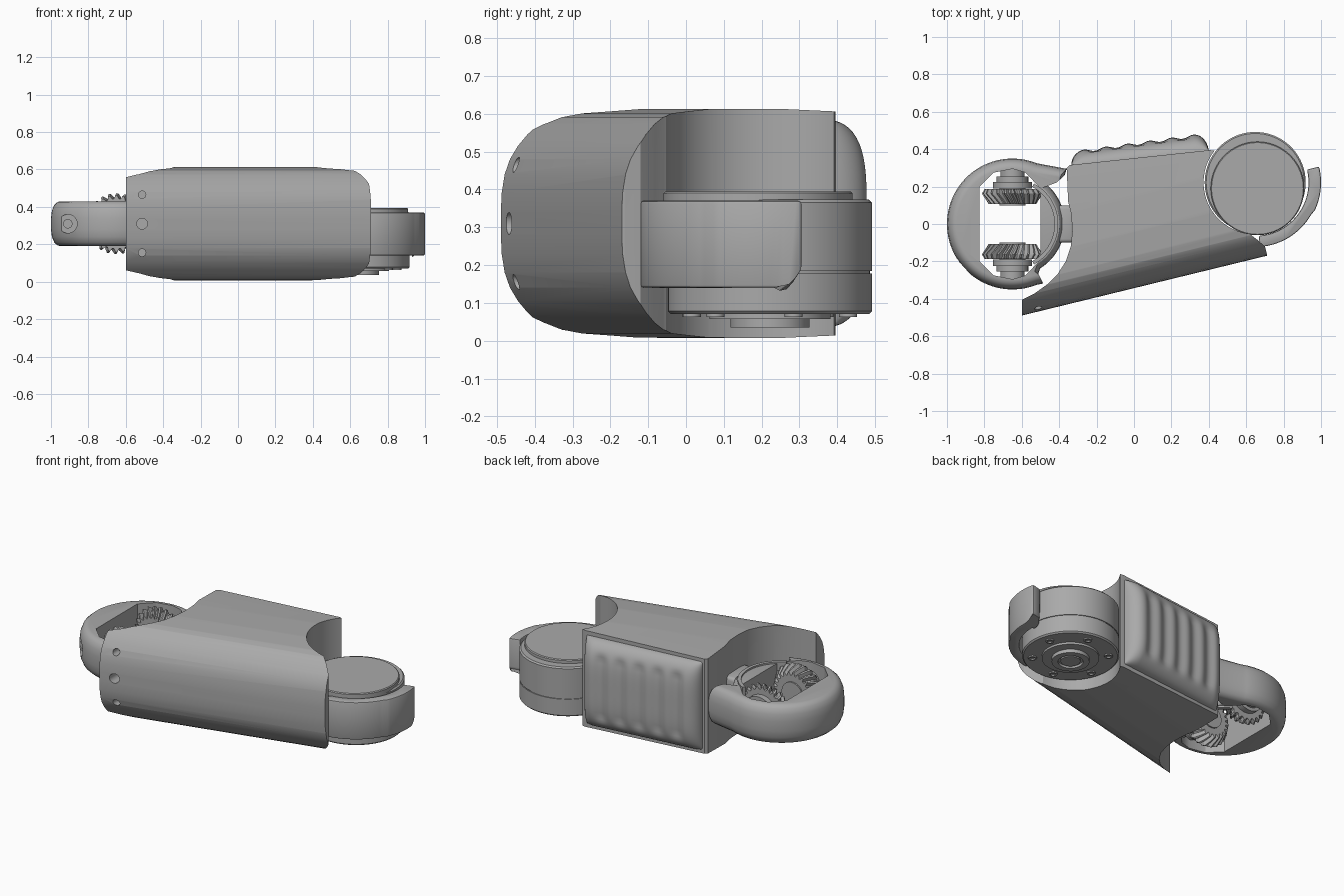
import bpy, bmesh, math
from math import cos, sin, pi, radians
from mathutils import Vector, Matrix

old = bpy.data.objects.get("Cube")
if old:
    bpy.data.objects.remove(old, do_unlink=True)

grey = bpy.data.materials.new("mid grey")
grey.use_nodes = True
grey.diffuse_color = (0.4, 0.4, 0.4, 1)
grey.node_tree.nodes["Principled BSDF"].inputs["Base Color"].default_value = (0.4, 0.4, 0.4, 1)
MID = 0.31                       # height of the symmetry plane
FORK = Vector((-0.65, 0, MID))   # centre of the gear fork
HUB = Vector((0.648, 0.222, 0))  # centre of the drive housing


def finish(name, bm):
    bmesh.ops.recalc_face_normals(bm, faces=bm.faces)
    me = bpy.data.meshes.new(name)
    bm.to_mesh(me)
    bm.free()
    me.materials.append(grey)
    ob = bpy.data.objects.new(name, me)
    bpy.context.collection.objects.link(ob)
    return ob


def loft(name, rings, caps=True):
    """Skin a list of equal-length closed rings."""
    bm = bmesh.new()
    loops = [[bm.verts.new(p) for p in r] for r in rings]
    n = len(loops[0])
    for a, b in zip(loops, loops[1:]):
        for i in range(n):
            bm.faces.new((a[i], a[(i + 1) % n], b[(i + 1) % n], b[i]))
    if caps:
        bm.faces.new(loops[0])
        bm.faces.new(loops[-1])
    return finish(name, bm)


def arc(c, r, a0, a1, n):
    return [(c[0] + r * cos(radians(a0 + (a1 - a0) * i / n)),
             c[1] + r * sin(radians(a0 + (a1 - a0) * i / n))) for i in range(n + 1)]


def prism(name, plan, z0, z1):
    return loft(name, [[(x, y, z) for x, y in plan] for z in (z0, z1)])


def turned(name, centre, profile, axis="Z", n=64):
    """Solid of revolution from (height, radius) pairs."""
    rings = []
    for h, r in profile:
        ring = []
        for i in range(n):
            a = 2 * pi * i / n
            p = (r * cos(a), r * sin(a), h) if axis == "Z" else (r * cos(a), h, r * sin(a))
            ring.append(Vector(centre) + Vector(p))
        rings.append(ring)
    return loft(name, rings)


def bake(ob):
    dg = bpy.context.evaluated_depsgraph_get()
    me = bpy.data.meshes.new_from_object(ob.evaluated_get(dg))
    ob.modifiers.clear()
    ob.data = me


def boolean(ob, cutter, op="DIFFERENCE"):
    m = ob.modifiers.new("cut", "BOOLEAN")
    m.operation, m.solver, m.object = op, "EXACT", cutter
    bake(ob)
    bpy.data.objects.remove(cutter, do_unlink=True)


def bevel(ob, width, segments=3):
    m = ob.modifiers.new("bevel", "BEVEL")
    m.width, m.segments, m.limit_method, m.angle_limit = width, segments, "ANGLE", radians(40)
    bake(ob)


# --- arm shell: rounded section swept along a slanted line, trimmed in plan
half = [(0, 0.03), (0.002, 0.08), (0.01, 0.13), (0.024, 0.17), (0.045, 0.205), (0.07, 0.235),
        (0.10, 0.263), (0.13, 0.281), (0.17, 0.291), (0.3, 0.302), (0.5, 0.303), (0.95, 0.28)]
section = half + [(d, -h) for d, h in reversed(half)]
shell = loft("arm_shell", [[(x, -0.343 + 0.244 * x + d, MID + h) for d, h in section]
                           for x in (-0.7, 0.85)])
plan = [(-0.6, -0.6), (0.71, -0.3), (0.71, -0.16), (0.7, -0.12), (0.66, -0.085), (0.625, -0.058)]
plan += arc(HUB, 0.276, 264, 142, 28)
plan += [(0.405, 0.395), (-0.345, 0.315), (-0.36, 0.3), (-0.352, 0.12), (-0.335, 0.05), (-0.33, -0.04),
         (-0.338, -0.12), (-0.365, -0.2), (-0.41, -0.27), (-0.46, -0.32), (-0.53, -0.37), (-0.6, -0.405)]
boolean(shell, prism("plan_cutter", plan, -0.2, 0.9), "INTERSECT")
for dz, r in ((-0.155, 0.02), (0, 0.029), (0.155, 0.02)):
    boolean(shell, turned("hole_cutter", (-0.513, 0, MID + dz), [(-0.7, r), (-0.4, r)], "Y", 24))

# --- ribbed back pad
base, along = Vector((-0.335, 0.312)), Vector((0.735, 0.08))
normal = Vector((-along.y, along.x)).normalized()
bm = bmesh.new()
NU, NV = 96, 32
grid = []
for i in range(NU + 1):
    row = []
    u = 0.5 - 0.5 * cos(pi * i / NU)
    for j in range(NV + 1):
        v = -cos(pi * j / NV)
        rim = min(1, u / 0.11, (1 - u) / 0.1)
        t = (0.08 + 0.02 * u) * math.sqrt(1 - (1 - rim) ** 2) * math.sqrt(max(0, 1 - abs(v) ** 4))
        if 0.1 < u < 0.9 and abs(v) < 0.8:
            t -= 0.007 * (1 - cos(2 * pi * (u - 0.1) / 0.16)) * min(1, (0.8 - abs(v)) * 6)
        p = base + along * u + normal * (t - 0.004)
        row.append(bm.verts.new((p.x, p.y, MID + 0.272 * v)))
    grid.append(row)
for i in range(NU):
    for j in range(NV):
        bm.faces.new((grid[i][j], grid[i + 1][j], grid[i + 1][j + 1], grid[i][j + 1]))
finish("back_pad", bm)

# --- gear fork: rounded disc with a window through it
outline = arc((0, 0), 0.35, 68, 292, 56) + [(0.165, -0.318), (0.13, -0.29)]
outline += arc((0, 0), 0.28, -58, 52, 28) + [(0.28, 0.262), (0.29, 0.295)]
levels = [(-0.12, 0.85), (-0.116, 0.9), (-0.1, 0.95), (-0.07, 0.985), (-0.03, 1)]
levels += [(-h, s) for h, s in reversed(levels)]
fork = loft("gear_fork", [[FORK + Vector((x * s, y * s, h)) for x, y in outline] for h, s in levels])
window = [(-0.175, 0.2), (-0.1, 0.275), (0, 0.295), (0.07, 0.275), (0.15, 0.19)]
window += [(x, -y) for x, y in reversed(window)]
boolean(fork, prism("window_cutter", [(FORK.x + x, y) for x, y in window], 0, 0.7))
bore = (FORK.x - 0.26, 0, MID)
boolean(fork, turned("bore_cutter", bore, [(-0.5, 0.05), (-0.19, 0.05)], "Y", 32))
turned("fork_screw", bore, [(-0.18, 0.025), (-0.205, 0.025)], "Y", 24)
inner_rim = arc(FORK, 0.245, -62, 62, 24) + arc(FORK, 0.225, 62, -62, 24)
prism("fork_rim", inner_rim, MID - 0.13, MID + 0.13)
neck = prism("fork_neck", [(-0.42, -0.1), (-0.32, -0.1), (-0.32, 0.1), (-0.42, 0.1)], MID - 0.1, MID + 0.1)
bevel(neck, 0.02)

# --- pair of facing spiral bevel gears
TEETH = 24
for side, label in ((1, "back"), (-1, "front")):
    rings = []
    for y, r, depth, twist in ((0.108, 0.128, 0.02, 0), (0.135, 0.145, 0.023, 0.1),
                               (0.162, 0.163, 0.026, 0.2), (0.186, 0.15, 0.016, 0.23)):
        ring = []
        for i in range(TEETH * 4):
            a = 2 * pi * i / (TEETH * 4) + twist
            rr = r - (depth if i % 4 > 1 else 0)
            ring.append(FORK + Vector((rr * cos(a), side * y, rr * sin(a))))
        rings.append(ring)
    loft(label + "_gear", rings)
    turned(label + "_gear_hub", FORK, [(side * h, r) for h, r in (
        (0.1, 0.035), (0.1, 0.07), (0.19, 0.07), (0.19, 0.105), (0.225, 0.105), (0.225, 0.085),
        (0.255, 0.085), (0.255, 0.065), (0.31, 0.065))], "Y", 48)

# --- drive housing: drum with a seam, lid and stepped hub underneath
turned("drive_drum", HUB, [(0.07, 0.15), (0.07, 0.262), (0.078, 0.27), (0.178, 0.27), (0.178, 0.265),
                           (0.184, 0.265), (0.184, 0.27), (0.365, 0.27), (0.373, 0.262)], n=96)
turned("drive_lid", (0.66, 0.19, 0), [(0.36, 0.25), (0.39, 0.25), (0.395, 0.245)], n=96)
turned("drive_hub", HUB, [(0.1, 0.16), (0.057, 0.16), (0.057, 0.105), (0.035, 0.105), (0.035, 0.07),
                          (0.05, 0.07), (0.05, 0.055), (0.038, 0.055)])
for k in range(6):
    a = pi / 3 * k + 0.3
    spot = HUB + Vector((0.212 * cos(a), 0.212 * sin(a), 0))
    turned("drive_bolt", spot, [(0.09, 0.024), (0.062, 0.024), (0.062, 0.014), (0.072, 0.014)], n=20)

# --- outer bumper wrapped around the drum
wrap = arc(HUB, 0.345, -86, -30, 20) + arc(HUB, 0.352, -25, 14, 14)
wrap += arc(HUB, 0.285, 14, -86, 34)
bumper = prism("drive_bumper", wrap, 0.14, 0.37)
# soften the free lower corner of the bumper
for vert in bumper.data.vertices:
    ang = math.degrees(math.atan2(vert.co.y - HUB.y, vert.co.x - HUB.x))
    if vert.co.z < 0.2 and ang > 6:
        vert.co.z += 0.05 * ((ang - 6) / 8) ** 2
bevel(bumper, 0.008, 2)

# --- smooth shading with crisp edges
bpy.ops.object.select_all(action="DESELECT")
for ob in bpy.context.collection.objects:
    if ob.type == "MESH" and ob.data.materials and ob.data.materials[0] == grey:
        ob.select_set(True)
        bpy.context.view_layer.objects.active = ob
bpy.ops.object.shade_smooth_by_angle(angle=radians(32))
